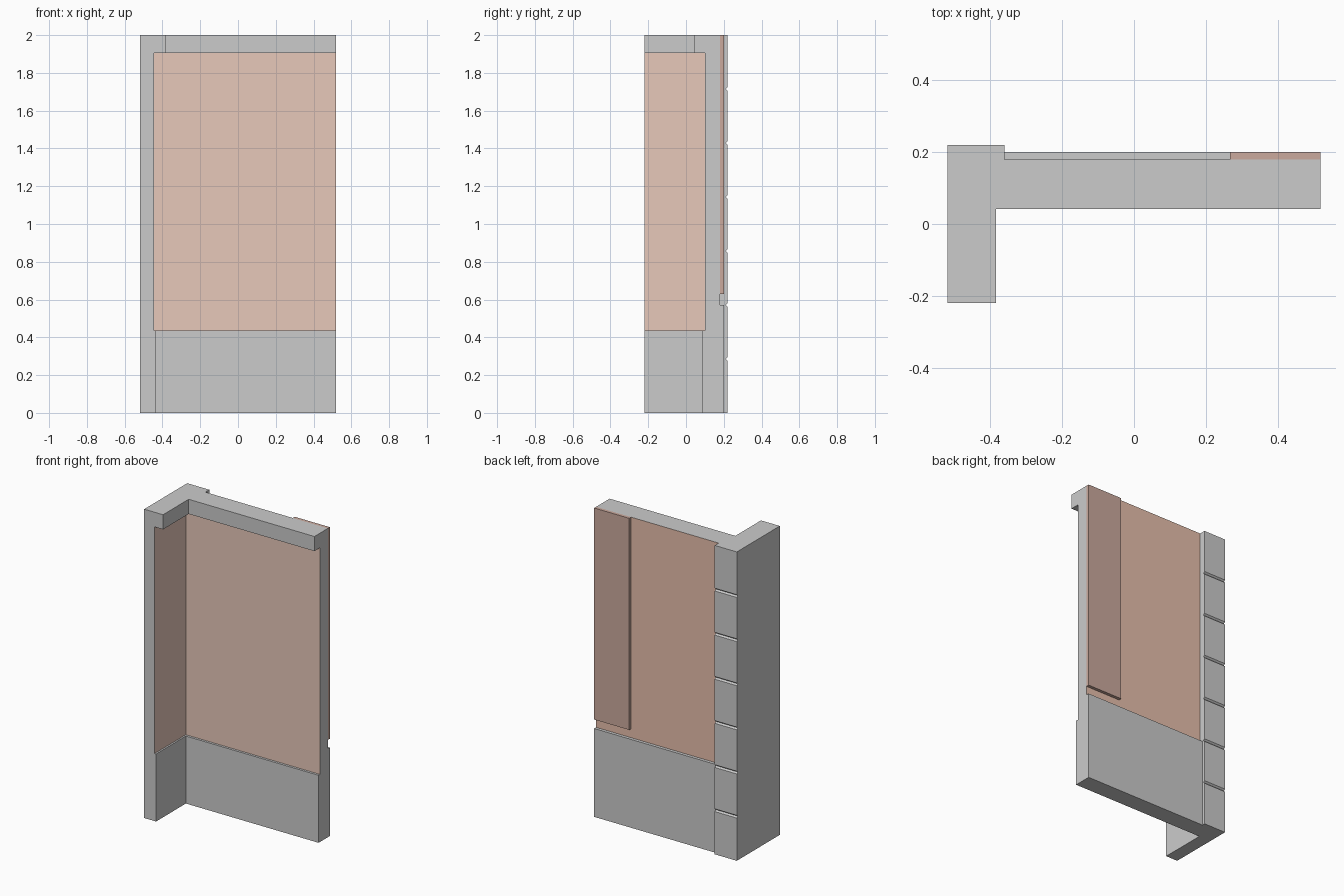
import bpy, bmesh
from mathutils import Vector

if "Cube" in bpy.data.objects:
    bpy.data.objects.remove(bpy.data.objects["Cube"])

X, Y, H = 0.518, 0.22, 2.0      # half width, half depth, height
BACK = 0.18                     # rear face of the wall core
COL_X = -0.36                   # inner edge of the corner column


def paint(name, rgb):
    m = bpy.data.materials.new(name)
    m.diffuse_color = (*rgb, 1)
    m.use_nodes = True
    m.node_tree.nodes["Principled BSDF"].inputs["Base Color"].default_value = m.diffuse_color
    return m


grey = paint("plain_grey", (0.8, 0.8, 0.8))
inner = paint("inner_plaster", (0.80, 0.58, 0.49))
outer = paint("outer_plaster", (0.80, 0.52, 0.41))
strip = paint("strip_paint", (0.60, 0.40, 0.34))


def prism(name, profile, to3d, lo, hi, mats=(), side_mats=None):
    """Extrude a closed profile; side_mats maps profile edge -> material slot."""
    bm = bmesh.new()
    a = [bm.verts.new(to3d(p, lo)) for p in profile]
    b = [bm.verts.new(to3d(p, hi)) for p in profile]
    bm.faces.new(a[::-1])
    bm.faces.new(b)
    n = len(profile)
    for i in range(n):
        j = (i + 1) % n
        f = bm.faces.new((a[i], a[j], b[j], b[i]))
        f.material_index = (side_mats or {}).get(i, 0)
    bmesh.ops.recalc_face_normals(bm, faces=bm.faces)
    me = bpy.data.meshes.new(name)
    bm.to_mesh(me)
    bm.free()
    for m in mats:
        me.materials.append(m)
    ob = bpy.data.objects.new(name, me)
    bpy.context.collection.objects.link(ob)
    return ob


def up(p, t):
    return Vector((p[0], p[1], t))


def along_x(p, t):
    return Vector((t, p[0], p[1]))


def box(name, x0, x1, y0, y1, z0, z1, mats=()):
    return prism(name, [(x0, y0), (x1, y0), (x1, y1), (x0, y1)], up, z0, z1, mats)


# L-shaped wall bands: skirting, plastered wall and cornice
for name, xi, yi, z0, z1, plastered in (
        ("lower_wall", -0.433, 0.085, 0.0, 0.437, False),
        ("main_wall", -0.444, 0.10, 0.437, 1.905, True),
        ("cornice", -0.383, 0.042, 1.905, H, False)):
    plan = [(-X, -Y), (xi, -Y), (xi, yi), (X, yi), (X, BACK), (-X, BACK)]
    slots = {4: 2}
    if plastered:
        slots.update({1: 1, 2: 1})
    prism(name, plan, up, z0, z1, (grey, inner, outer), slots)

# corner column with six V grooves between its seven blocks
edge = [(BACK, 0), (Y, 0)]
for k in range(1, 7):
    z = H * k / 7
    edge += [(Y, z - 0.009), (Y - 0.01, z), (Y, z + 0.009)]
edge += [(Y, H), (BACK, H)]
prism("corner_column", edge, along_x, -X, COL_X)

# rear plinth and raised vertical strip
box("rear_plinth", COL_X, X, BACK, 0.2, 0, 0.572)
box("rear_strip", 0.267, X, BACK, 0.2, 0.63, H, (strip,))
